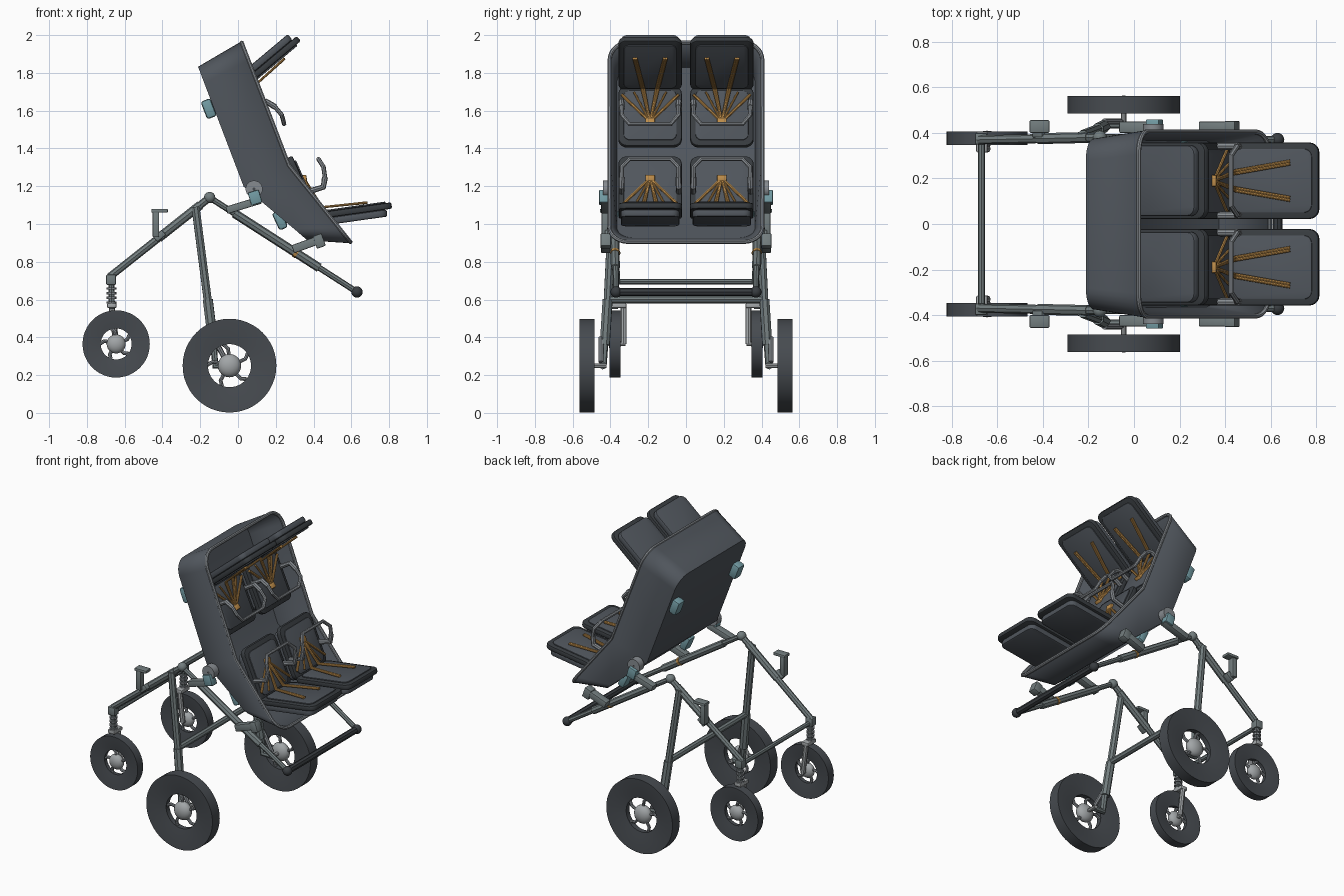
import bpy, bmesh, math
from mathutils import Vector

cube = bpy.data.objects.get("Cube")
if cube:
    bpy.data.objects.remove(cube)


def material(name, rgb):
    m = bpy.data.materials.new(name)
    m.use_nodes = True
    m.diffuse_color = (*rgb, 1)
    m.node_tree.nodes["Principled BSDF"].inputs["Base Color"].default_value = (*rgb, 1)
    return m


SHELL = material("slate fabric", (0.08, 0.092, 0.108))
DARK = material("dark padding", (0.04, 0.046, 0.052))
TYRE = material("tyre rubber", (0.062, 0.07, 0.08))
FRAME = material("frame grey", (0.17, 0.205, 0.21))
TEAL = material("teal plastic", (0.17, 0.33, 0.37))
ORANGE = material("orange webbing", (0.52, 0.27, 0.07))
LIGHT = material("light metal", (0.36, 0.38, 0.39))
GRIP = material("grip grey", (0.24, 0.26, 0.28))
SIDES = ((1, "left"), (-1, "right"))


def finish(name, bm, mat, smooth=True):
    bmesh.ops.recalc_face_normals(bm, faces=bm.faces)
    me = bpy.data.meshes.new(name)
    bm.to_mesh(me)
    bm.free()
    me.materials.append(mat)
    ob = bpy.data.objects.new(name, me)
    bpy.context.collection.objects.link(ob)
    if smooth:
        select(ob)
        bpy.ops.object.shade_smooth_by_angle(angle=math.radians(35))
    return ob


def select(ob):
    bpy.ops.object.select_all(action="DESELECT")
    ob.select_set(True)
    bpy.context.view_layer.objects.active = ob


def tube(name, pts, r, mat, closed=False):
    cu = bpy.data.curves.new(name, "CURVE")
    cu.dimensions = "3D"
    cu.bevel_depth, cu.bevel_resolution, cu.use_fill_caps = r, 2, True
    sp = cu.splines.new("POLY")
    sp.points.add(len(pts) - 1)
    for p, co in zip(sp.points, pts):
        p.co = (*co, 1)
    sp.use_cyclic_u = closed
    ob = bpy.data.objects.new(name, cu)
    bpy.context.collection.objects.link(ob)
    cu.materials.append(mat)
    select(ob)
    bpy.ops.object.convert(target="MESH")
    bpy.ops.object.shade_smooth_by_angle(angle=math.radians(40))


def box(name, loc, size, mat, angle=0, bevel=0.006):
    bm = bmesh.new()
    bmesh.ops.create_cube(bm, size=1)
    bmesh.ops.scale(bm, vec=size, verts=bm.verts)
    bmesh.ops.bevel(bm, geom=bm.edges[:], offset=bevel, segments=2, affect="EDGES", profile=0.5)
    ob = finish(name, bm, mat)
    ob.location, ob.rotation_euler.y = loc, -math.radians(angle)


def ball(name, loc, r, mat, flat=1.0):
    bm = bmesh.new()
    bmesh.ops.create_uvsphere(bm, u_segments=20, v_segments=12, radius=r)
    bmesh.ops.scale(bm, vec=(1, flat, 1), verts=bm.verts)
    finish(name, bm, mat).location = loc


def lathe(name, loc, profile, mat, n=48):
    # closed (radius, y) profile turned about the y axis
    bm = bmesh.new()
    rings = [[bm.verts.new((r * math.cos(k * math.tau / n), y, r * math.sin(k * math.tau / n)))
              for r, y in profile] for k in range(n)]
    m = len(profile)
    for k in range(n):
        a, b = rings[k], rings[(k + 1) % n]
        for j in range(m):
            bm.faces.new((a[j], a[(j + 1) % m], b[(j + 1) % m], b[j]))
    finish(name, bm, mat).location = loc


def slab(name, place, a0, a1, yc, hw, b0, b1, r, mat):
    # rounded rectangle panel placed by a mapping from seat space
    outline = []
    for k, (ca, cy) in enumerate(((a1 - r, hw - r), (a0 + r, hw - r), (a0 + r, r - hw), (a1 - r, r - hw))):
        for i in range(6):
            t = (k + i / 5) * math.pi / 2
            outline.append((ca + r * math.cos(t), yc + cy + r * math.sin(t)))
    bm = bmesh.new()
    lo, hi = ([bm.verts.new(place(a, y, b)) for a, y in outline] for b in (b0, b1))
    bm.faces.new(lo)
    bm.faces.new(hi)
    for i in range(len(lo)):
        j = (i + 1) % len(lo)
        bm.faces.new((lo[i], lo[j], hi[j], hi[i]))
    bmesh.ops.recalc_face_normals(bm, faces=bm.faces)
    caps = [e for e in bm.edges if any(len(f.verts) > 4 for f in e.link_faces)]
    bmesh.ops.bevel(bm, geom=caps, offset=min(0.009, (b1 - b0) * 0.4), segments=2, affect="EDGES", profile=0.5)
    finish(name, bm, mat)


# Tub: rounded outlines folded over a bent line, one for the rim, one for the back
def folded_rows(fold, w, r):
    p = [Vector((x, 0, z)) for x, z in fold]
    l1, l2 = (p[1] - p[0]).length, (p[2] - p[1]).length
    arc = [(r - r * math.cos(t), w - r + r * math.sin(t)) for t in (i * math.pi / 14 for i in range(8))]
    rows = arc + [(l1, w)] + [(l1 + l2 - s, y) for s, y in reversed(arc)]
    return [((p[0].lerp(p[1], s / l1) if s <= l1 else p[1].lerp(p[2], (s - l1) / l2)), y) for s, y in rows]


rim = folded_rows(((0.02, 1.96), (0.27, 1.31), (0.595, 0.905)), 0.405, 0.1)
back = folded_rows(((-0.205, 1.83), (0.035, 1.2), (0.37, 0.92)), 0.37, 0.09)
bm = bmesh.new()
R, B = ([[bm.verts.new((p.x, s * y, p.z)) for s in (1, -1)] for p, y in rows] for rows in (rim, back))
for i in range(len(R) - 1):
    bm.faces.new((B[i][0], B[i][1], B[i + 1][1], B[i + 1][0]))
    for s in (0, 1):
        bm.faces.new((R[i][s], B[i][s], B[i + 1][s], R[i + 1][s]))
for i in (0, -1):
    bm.faces.new((R[i][0], R[i][1], B[i][1], B[i][0]))
tub = finish("tub", bm, SHELL)
sol = tub.modifiers.new("wall", "SOLIDIFY")
sol.thickness, sol.offset = 0.014, 0
edge = [(p.x, y, p.z) for p, y in rim] + [(p.x, -y, p.z) for p, y in reversed(rim)]
tube("tub_rim", edge, 0.011, GRIP, True)


# Seats: a long pad and a short pad in a V, with harness and bumper bar
def seat(name, vx, vz, angle, flip, yc):
    c, s = math.cos(math.radians(angle)), math.sin(math.radians(angle))

    def long_pad(a, y, b):
        return Vector((vx + a * c - flip * b * s, y, vz + a * s + flip * b * c))

    def short_pad(a, y, b):
        return long_pad(-0.27 * a + 0.96 * b, y, 0.96 * a + 0.27 * b)

    for part, place, end in (("long", long_pad, 0.395), ("short", short_pad, 0.33)):
        slab(f"{name}_{part}_pad", place, -0.02, end, yc, 0.168, -0.034, 0, 0.045, DARK)
        slab(f"{name}_{part}_cushion", place, 0.01, end - 0.03, yc, 0.14, 0, 0.008, 0.035, SHELL)
        slab(f"{name}_{part}_backing", place, -0.02, end - 0.03, yc, 0.155, -0.072, -0.034, 0.04, SHELL)
    buckle = long_pad(-0.045, yc, 0.19)
    box(f"{name}_buckle", buckle, (0.03, 0.05, 0.035), ORANGE, angle)
    for k in (1, -1):
        for o in (-0.006, 0.006):
            tube(f"{name}_shoulder_strap",
                 [buckle, long_pad(0.03, yc + k * 0.038 + o, 0.025), long_pad(0.27, yc + k * 0.08 + o, 0.016)],
                 0.007, ORANGE)
        tube(f"{name}_waist_strap", [buckle, long_pad(0, yc + k * 0.15, 0.04)], 0.008, ORANGE)
        tube(f"{name}_inner_strap", [buckle, long_pad(0.01, yc + k * 0.085, 0.03)], 0.006, ORANGE)
        tube(f"{name}_bumper_grip", [long_pad(-0.043, yc + k * 0.152, 0.115), long_pad(0.05, yc + k * 0.152, 0.13),
                                     long_pad(0.066, yc + k * 0.15, 0.18)], 0.016, GRIP)
    bar = [(0.066, 0.15, 0.17), (0.066, 0.15, 0.235), (0.045, 0.11, 0.28)]
    tube(f"{name}_bumper_bar", [long_pad(a, yc + y, b) for a, y, b in bar]
         + [long_pad(a, yc - y, b) for a, y, b in reversed(bar)], 0.012, GRIP)


for k, side in SIDES:
    seat(f"lower_{side}_seat", 0.42, 1.06, 8, 1, k * 0.19)
    seat(f"upper_{side}_seat", 0.03, 1.715, 40, -1, k * 0.19)


# Wheels: dished tyre, open spokes and a rounded hub
def wheel(name, x, y, z, r, w):
    h, inner = w / 2, r * 0.46
    lathe(f"{name}_tyre", (x, y, z), [(r, -h), (r, h), (r * 0.97, h), (inner, h * 0.45),
                                      (inner, -h * 0.45), (r * 0.97, -h)], TYRE)
    ball(f"{name}_hub", (x, y, z), r * 0.16 + 0.022, LIGHT, 0.65)
    for i in range(5):
        t = i * math.tau / 5 + 0.3
        tube(f"{name}_spoke", [(x + q * math.cos(t + d), y, z + q * math.sin(t + d))
                               for q, d in ((0.03, 0), (inner * 0.8, 0.1), (inner * 1.03, 0.3))], 0.01, GRIP)


for k, side in SIDES:
    def P(x, y, z):
        return (x, k * y, z)

    wheel(f"{side}_big_wheel", -0.045, k * 0.524, 0.25, 0.248, 0.078)
    wheel(f"{side}_small_wheel", -0.645, k * 0.377, 0.365, 0.178, 0.058)
    # Side frame
    tube(f"{side}_wheel_arm", [P(-0.15, 0.38, 1.14), P(-0.68, 0.37, 0.72)], 0.02, FRAME)
    tube(f"{side}_arm_sleeve", [P(-0.2, 0.38, 1.1), P(-0.42, 0.375, 0.926)], 0.024, FRAME)
    tube(f"{side}_handle_arm", [P(-0.15, 0.38, 1.14), P(0.63, 0.37, 0.64)], 0.016, FRAME)
    tube(f"{side}_handle_sleeve", [P(-0.02, 0.38, 1.057), P(0.43, 0.374, 0.768)], 0.024, FRAME)
    tube(f"{side}_sleeve_collar", [P(0.3, 0.375, 0.852), P(0.315, 0.375, 0.842)], 0.027, ORANGE)
    ball(f"{side}_apex_joint", P(-0.15, 0.38, 1.14), 0.03, FRAME)
    ball(f"{side}_handle_end", P(0.63, 0.37, 0.64), 0.03, DARK)
    tube(f"{side}_leg", [P(-0.225, 0.39, 1.09), P(-0.145, 0.42, 0.48)], 0.023, FRAME)
    tube(f"{side}_leg_lower", [P(-0.16, 0.415, 0.6), P(-0.13, 0.43, 0.36)], 0.028, FRAME)
    tube(f"{side}_swing_arm", [P(-0.13, 0.43, 0.38), P(-0.12, 0.44, 0.25), P(-0.045, 0.44, 0.25)], 0.02, FRAME)
    tube(f"{side}_damper", [P(-0.13, 0.45, 0.4), P(-0.06, 0.45, 0.27)], 0.014, GRIP)
    tube(f"{side}_axle", [P(-0.045, 0.42, 0.25), P(-0.045, 0.52, 0.25)], 0.012, LIGHT)
    # Sprung caster
    tube(f"{side}_caster_post", [P(-0.67, 0.375, 0.72), P(-0.668, 0.375, 0.55)], 0.016, FRAME)
    box(f"{side}_caster_head", P(-0.672, 0.375, 0.705), (0.052, 0.05, 0.055), FRAME)
    for i in range(4):
        z = 0.665 - i * 0.025
        tube(f"{side}_caster_spring", [P(-0.67, 0.375, z), P(-0.67, 0.375, z - 0.012)], 0.026, GRIP)
    box(f"{side}_caster_crown", P(-0.668, 0.36, 0.568), (0.05, 0.09, 0.025), LIGHT)
    tube(f"{side}_caster_fork", [P(-0.668, 0.33, 0.56), P(-0.645, 0.33, 0.365)], 0.016, LIGHT)
    tube(f"{side}_caster_axle", [P(-0.645, 0.32, 0.365), P(-0.645, 0.4, 0.365)], 0.012, LIGHT)
    # Holder on the wheel arm
    box(f"{side}_holder_top", P(-0.415, 0.428, 1.07), (0.088, 0.056, 0.02), FRAME)
    box(f"{side}_holder_post", P(-0.435, 0.425, 1.0), (0.035, 0.045, 0.14), FRAME)
    box(f"{side}_holder_foot", P(-0.415, 0.405, 0.937), (0.06, 0.05, 0.035), FRAME, 40)
    # Tub mounts and clips
    lathe(f"{side}_pivot", P(0.085, 0.415, 1.185), [(0.005, -0.025), (0.045, -0.025), (0.045, 0.025), (0.005, 0.025)], GRIP, 24)
    box(f"{side}_pivot_bracket", P(0.03, 0.425, 1.1), (0.19, 0.05, 0.04), FRAME, 17)
    box(f"{side}_pivot_clip", P(0.09, 0.435, 1.14), (0.06, 0.05, 0.07), TEAL, 17)
    box(f"{side}_lower_bracket", P(0.37, 0.425, 0.895), (0.17, 0.05, 0.045), FRAME, 20)
    box(f"{side}_lower_block", P(0.43, 0.425, 0.91), (0.05, 0.055, 0.07), FRAME, 20)
    box(f"{side}_upper_back_clip", P(-0.155, 0.32, 1.61), (0.055, 0.07, 0.1), TEAL, 21, 0.014)
    box(f"{side}_lower_back_clip", P(0.222, 0.33, 1.02), (0.05, 0.07, 0.1), TEAL, 25, 0.014)

# Cross bars
tube("handle_bar", [(0.63, -0.37, 0.64), (0.63, 0.37, 0.64)], 0.022, DARK)
tube("caster_cross_bar", [(-0.67, -0.37, 0.695), (-0.67, 0.37, 0.695)], 0.015, FRAME)
tube("leg_cross_bar", [(-0.16, -0.41, 0.6), (-0.16, 0.41, 0.6)], 0.02, FRAME)
